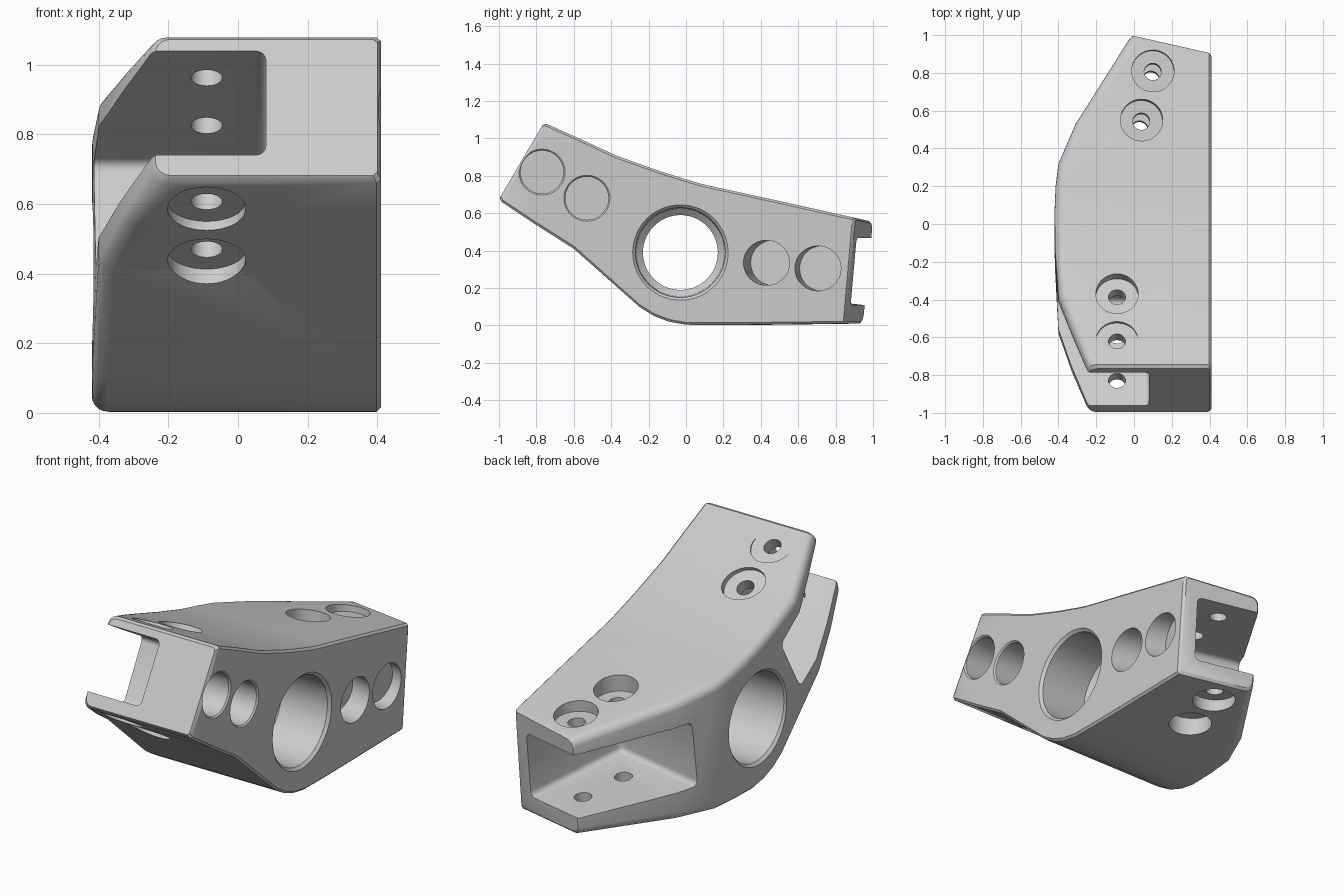
import bpy, bmesh, math
from mathutils import Vector, Matrix

cube = bpy.data.objects.get("Cube")
if cube:
    bpy.data.objects.remove(cube, do_unlink=True)

grey = bpy.data.materials.new("light grey")
grey.use_nodes = True
grey.diffuse_color = (0.6, 0.6, 0.6, 1)
for node in grey.node_tree.nodes:
    if node.type == 'BSDF_PRINCIPLED':
        node.inputs["Base Color"].default_value = (0.6, 0.6, 0.6, 1)


def make_object(name, bm):
    bm.normal_update()
    bmesh.ops.recalc_face_normals(bm, faces=bm.faces[:])
    mesh = bpy.data.meshes.new(name)
    bm.to_mesh(mesh)
    bm.free()
    mesh.materials.append(grey)
    obj = bpy.data.objects.new(name, mesh)
    bpy.context.scene.collection.objects.link(obj)
    return obj


def loft(name, sections):
    """Closed solid through rings of equal point count."""
    bm = bmesh.new()
    rings = [[bm.verts.new(p) for p in section] for section in sections]
    n = len(rings[0])
    for a, b in zip(rings, rings[1:]):
        for i in range(n):
            j = (i + 1) % n
            bm.faces.new((a[i], a[j], b[j], b[i]))
    bm.faces.new(rings[0][::-1])
    bm.faces.new(rings[-1])
    return make_object(name, bm)


def lathe(name, origin, axis, profile, sides=64):
    """Solid of revolution from (radius, distance along axis) pairs."""
    rot = Vector(axis).to_track_quat('Z', 'Y').to_matrix()
    return loft(name, [[Vector(origin) + rot @ Vector((
        r * math.cos(math.tau * i / sides),
        r * math.sin(math.tau * i / sides), t)) for i in range(sides)]
        for r, t in profile])


def slot_cutter(name, origin, side, along, up, width, length, height):
    """Rounded box starting at an inner corner, running along three axes."""
    bm = bmesh.new()
    bmesh.ops.create_cube(bm, size=1)
    axes = Matrix((side, along, up)).transposed()
    for v in bm.verts:
        p = v.co + Vector((0.5, 0.5, 0.5))
        v.co = Vector(origin) + axes @ Vector((p.x * width, p.y * length, p.z * height))
    bm.normal_update()
    bmesh.ops.recalc_face_normals(bm, faces=bm.faces[:])
    bmesh.ops.bevel(bm, geom=bm.edges[:], offset=0.03, segments=4,
                    profile=0.5, affect='EDGES')
    return make_object(name, bm)


def body_section(top, bottom, x_side, x_flat, skew):
    """Cross-section with a rounded outer side and a fine chamfer at the flat side."""
    span = Vector(top) - Vector(bottom)
    height, up = span.length, span.normalized()
    r, c = 0.045, 0.012
    points = [(x_flat - c, 0), (x_flat, c), (x_flat, height - c), (x_flat - c, height)]
    for start, level in ((90, height - r), (180, r)):
        for k in range(6):
            a = math.radians(start + 18 * k)
            points.append((x_side + r + r * math.cos(a), level + r * math.sin(a)))
    ring = []
    for x, h in reversed(points):
        p = Vector(bottom) + up * h
        shift = skew * (0.41 - x)
        ring.append((x, p.x + shift, p.y - 0.22 * shift * h / height))
    return ring


# --- Body stations from front to back: top (y, z), bottom (y, z), outer x, flat x, skew
stations = [
    ((-0.766, 1.073), (-0.996, 0.682), -0.237, 0.40, 0),
    ((-0.745, 1.078), (-0.985, 0.660), -0.25, 0.41, 0),
    ((-0.55, 0.99), (-0.80, 0.537), -0.33, 0.41, 0),
    ((-0.37, 0.907), (-0.60, 0.41), -0.40, 0.41, 0),
    ((-0.14, 0.825), (-0.25, 0.10), -0.418, 0.41, 0),
    ((-0.05, 0.797), (-0.17, 0.05), -0.42, 0.41, 0),
    ((0.02, 0.775), (-0.09, 0.02), -0.42, 0.41, 0),
    ((0.09, 0.755), (0.0, 0.004), -0.42, 0.41, 0),
    ((0.17, 0.737), (0.12, 0.003), -0.415, 0.41, 0.04),
    ((0.24, 0.722), (0.22, 0.003), -0.40, 0.41, 0.10),
    ((0.386, 0.69), (0.36, 0.004), -0.31, 0.41, 0.20),
    ((0.89, 0.578), (0.84, 0.010), -0.022, 0.41, 0.226),
    ((0.903, 0.565), (0.852, 0.022), -0.01, 0.40, 0.226),
]
body = loft("angled_bracket_body", [body_section(*s) for s in stations])

cutters = []

# --- Front arm slot
out_f = Vector((0, -0.863, 0.505)).normalized()
up_f = Vector((0, 0.505, 0.863)).normalized()
left = Vector((-1, 0, 0))
floor_f = Vector((0.08, -1.0, 0.67)) + up_f * 0.08
height_f = 0.347
cutters.append(slot_cutter("front_slot", floor_f - out_f * 0.64,
                           left, out_f, up_f, 0.8, 0.9, height_f))

# --- Back arm slot
out_b = Vector((0.218, 0.971, -0.1)).normalized()
side_b = Vector((-0.975, 0.219, 0)).normalized()
up_b = side_b.cross(out_b).normalized() * -1
floor_b = Vector((0.19, 0.285, 0.17))
height_b = 0.36
cutters.append(slot_cutter("back_slot", floor_b, side_b, out_b, up_b,
                           0.9, 1.0, height_b))


# --- Counterbored bolt holes through both plates of each arm
def bolt(name, point, up, base, height, wall):
    """Hole through point; base is a point on the slot floor."""
    start = Vector(point) + up * (base - Vector(point)).dot(up)
    low, high = -wall, height + wall
    cutters.append(lathe(name, start, up, [
        (0.112, low - 0.3), (0.112, low), (0.045, low),
        (0.045, high), (0.112, high), (0.112, high + 0.3)], 48))


for i, p in enumerate([(-0.09, -0.62, 1.02), (-0.09, -0.37, 0.91)]):
    bolt(f"front_bolt_{i}", p, up_f, floor_f, height_f, 0.065)
for i, p in enumerate([(0.10, 0.81, 0.59), (0.04, 0.55, 0.65)]):
    bolt(f"back_bolt_{i}", p, up_b, floor_b, height_b, 0.065)

# --- Round recesses in the flat side
for i, (y, z) in enumerate([(-0.77, 0.82), (-0.53, 0.68)]):
    cutters.append(lathe(f"front_recess_{i}", (0.41, y, z), left,
                         [(0.135, -0.012), (0.115, 0.008), (0.115, 0.26)]))
for i, (y, z, depth) in enumerate([(0.43, 0.335, 0.15), (0.705, 0.305, 0.09)]):
    cutters.append(lathe(f"back_recess_{i}", (0.41, y, z), side_b,
                         [(0.12, -0.15), (0.12, depth)]))

# --- Main bore, stepped down from both sides to a narrower middle
cutters.append(lathe("main_bore", (0, -0.03, 0.39), (1, 0, 0), [
    (0.255, -0.5), (0.255, -0.42), (0.24, -0.405), (0.235, -0.12), (0.2, -0.09),
    (0.2, 0.09), (0.235, 0.12), (0.24, 0.395), (0.255, 0.41), (0.255, 0.5)], 96))

# Cut everything out of the body, keeping the first solver result that spans the full length
for cutter in cutters:
    cutter.hide_render = True
    mod = body.modifiers.new(cutter.name, 'BOOLEAN')
    mod.operation = 'DIFFERENCE'
    mod.object = cutter
    result = body.data
    for solver in ('EXACT', 'MANIFOLD', 'FLOAT'):
        mod.solver = solver
        bpy.context.view_layer.update()
        graph = bpy.context.evaluated_depsgraph_get()
        mesh = bpy.data.meshes.new_from_object(body.evaluated_get(graph))
        ys = [v.co.y for v in mesh.vertices]
        if len(ys) != len(body.data.vertices) and ys and max(ys) - min(ys) > 1.8:
            result = mesh
            break
    body.modifiers.remove(mod)
    body.data = result
    bpy.data.objects.remove(cutter, do_unlink=True)

bpy.context.view_layer.objects.active = body
bpy.ops.object.select_all(action='DESELECT')
body.select_set(True)
bpy.ops.object.shade_smooth_by_angle(angle=math.radians(30))
